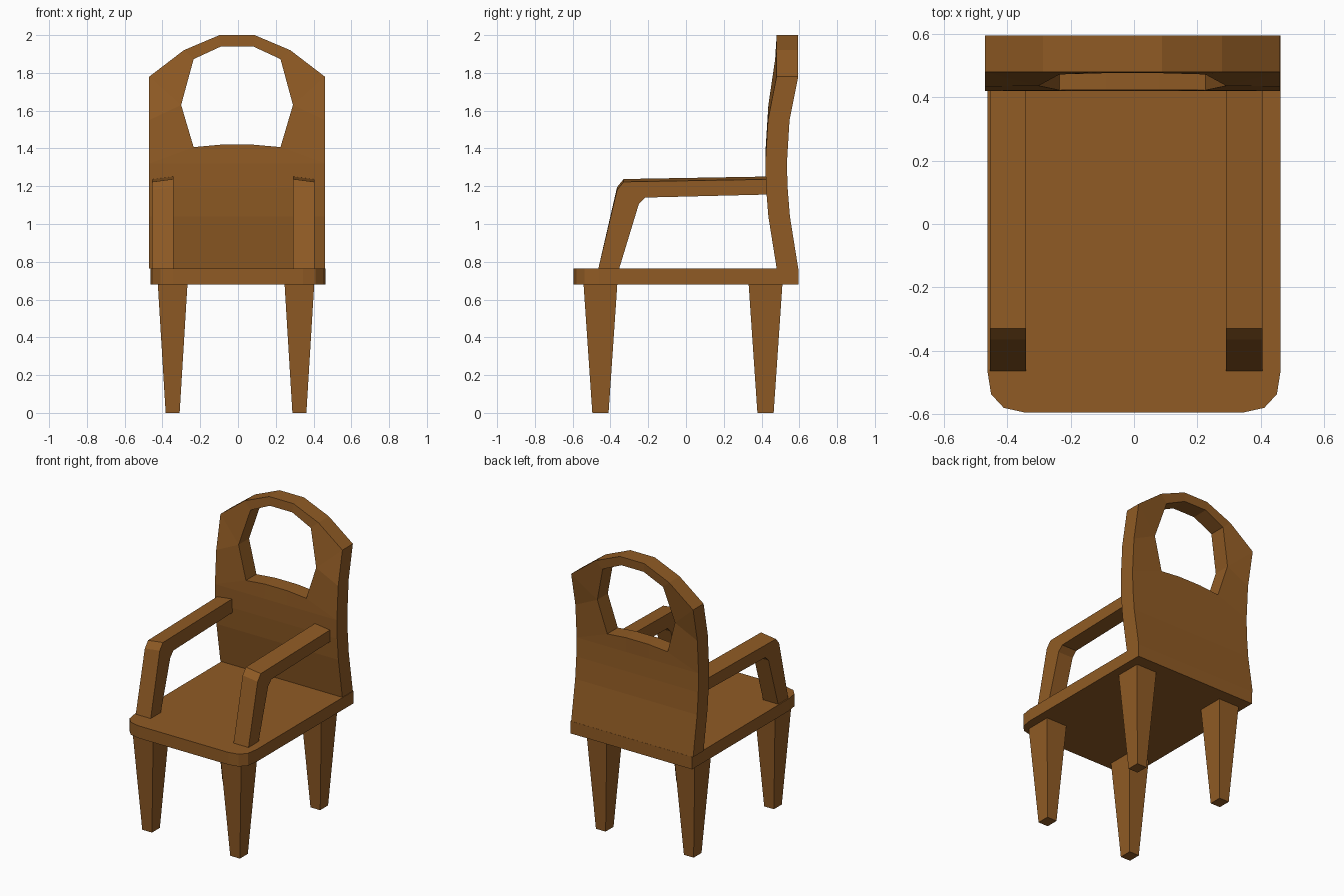
import bpy, bmesh

if "Cube" in bpy.data.objects:
    bpy.data.objects.remove(bpy.data.objects["Cube"])

wood = bpy.data.materials.new("brown wood")
wood.diffuse_color = (0.28, 0.105, 0.018, 1)
wood.use_nodes = True
wood.node_tree.nodes["Principled BSDF"].inputs["Base Color"].default_value = wood.diffuse_color


def make(name, verts, faces):
    me = bpy.data.meshes.new(name)
    bm = bmesh.new()
    vs = [bm.verts.new(v) for v in verts]
    for f in faces:
        bm.faces.new([vs[i] for i in f])
    bmesh.ops.recalc_face_normals(bm, faces=bm.faces)
    bm.to_mesh(me)
    bm.free()
    me.materials.append(wood)
    ob = bpy.data.objects.new(name, me)
    bpy.context.collection.objects.link(ob)
    return ob


def loft(name, a, b):
    """Solid between two matching outlines."""
    n = len(a)
    sides = [(i, (i + 1) % n, n + (i + 1) % n, n + i) for i in range(n)]
    return make(name, a + b, sides + [tuple(range(n)), tuple(range(n, 2 * n))])


# Seat: slab with rounded front corners
corner = [(0.463, 0.595), (0.463, -0.46), (0.451, -0.537), (0.411, -0.58), (0.344, -0.595)]
outline = corner + [(-x, y) for x, y in reversed(corner)]
loft("seat", [(x, y, 0.68) for x, y in outline], [(x, y, 0.765) for x, y in outline])

# Legs: square and tapered towards the floor
def rect(cx, cy, hx, hy, z):
    return [(cx + sx * hx, cy + sy * hy, z) for sx, sy in ((-1, -1), (1, -1), (1, 1), (-1, 1))]

for row, cy in (("front", -0.453), ("rear", 0.421)):
    for side, cx in (("left", -0.346), ("right", 0.325)):
        loft(f"{row}_leg_{side}", rect(cx, cy, 0.037, 0.043, 0), rect(cx, cy, 0.079, 0.09, 0.69))

# Armrests: bent bar, top leaning slightly outwards
arm = [(-0.465, 0.76, 0), (-0.365, 1.195, 0.015), (-0.33, 1.238, 0.015), (0.47, 1.252, 0.015),
       (0.47, 1.157, 0), (-0.215, 1.14, 0), (-0.25, 1.105, 0), (-0.355, 0.76, 0)]
for side, s in (("left", -1), ("right", 1)):
    loft(f"armrest_{side}",
         [(-0.025 + s * 0.316, y, z) for y, z, d in arm],
         [(-0.025 + s * 0.43, y, z - d) for y, z, d in arm])

# Backrest: curved panel, arched top, ten-sided opening.  Points are (x, z, front y)
C = -0.005
rows = [(0.765, 0.48), (1.04, 0.436), (1.19, 0.424), (1.32, 0.42)]
cols = (-0.465, -0.09, 0.09, 0.465)
pts = [(x, z, y) for z, y in rows for x in cols]
cells = [(r * 4 + c, r * 4 + c + 1, r * 4 + c + 5, r * 4 + c + 4) for r in range(3) for c in range(3)]

right_out = [(0.465, 1.55, 0.434), (0.465, 1.78, 0.48), (0.282, 1.92, 0.48), (0.093, 2.0, 0.48)]
right_in = [(0.085, 1.42, 0.423), (0.23, 1.407, 0.422), (0.296, 1.63, 0.436),
            (0.23, 1.873, 0.472), (0.085, 1.94, 0.476)]
flip = lambda ps: [(-x, z, y) for x, z, y in reversed(ps)]
pts += right_out + flip(right_out)          # 16..23
pts += right_in + flip(right_in)            # 24..33
outer = [14, 15, 16, 17, 18, 19, 20, 21, 22, 23, 12, 13]
inner = [24, 25, 26, 26, 27, 28, 29, 30, 31, 31, 32, 33]
for i in range(12):
    j = (i + 1) % 12
    quad = (outer[i], outer[j], inner[j], inner[i])
    cells.append(tuple(dict.fromkeys(quad)))

n = len(pts)
T = 0.114
verts = [(x + C, y, z) for x, z, y in pts] + [(x + C, y + T, z) for x, z, y in pts]
faces = cells + [tuple(n + i for i in reversed(f)) for f in cells]
edges = {(f[i], f[(i + 1) % len(f)]) for f in cells for i in range(len(f))}
faces += [(a, b, b + n, a + n) for a, b in edges if (b, a) not in edges]   # rim and opening walls
make("backrest", verts, faces)
